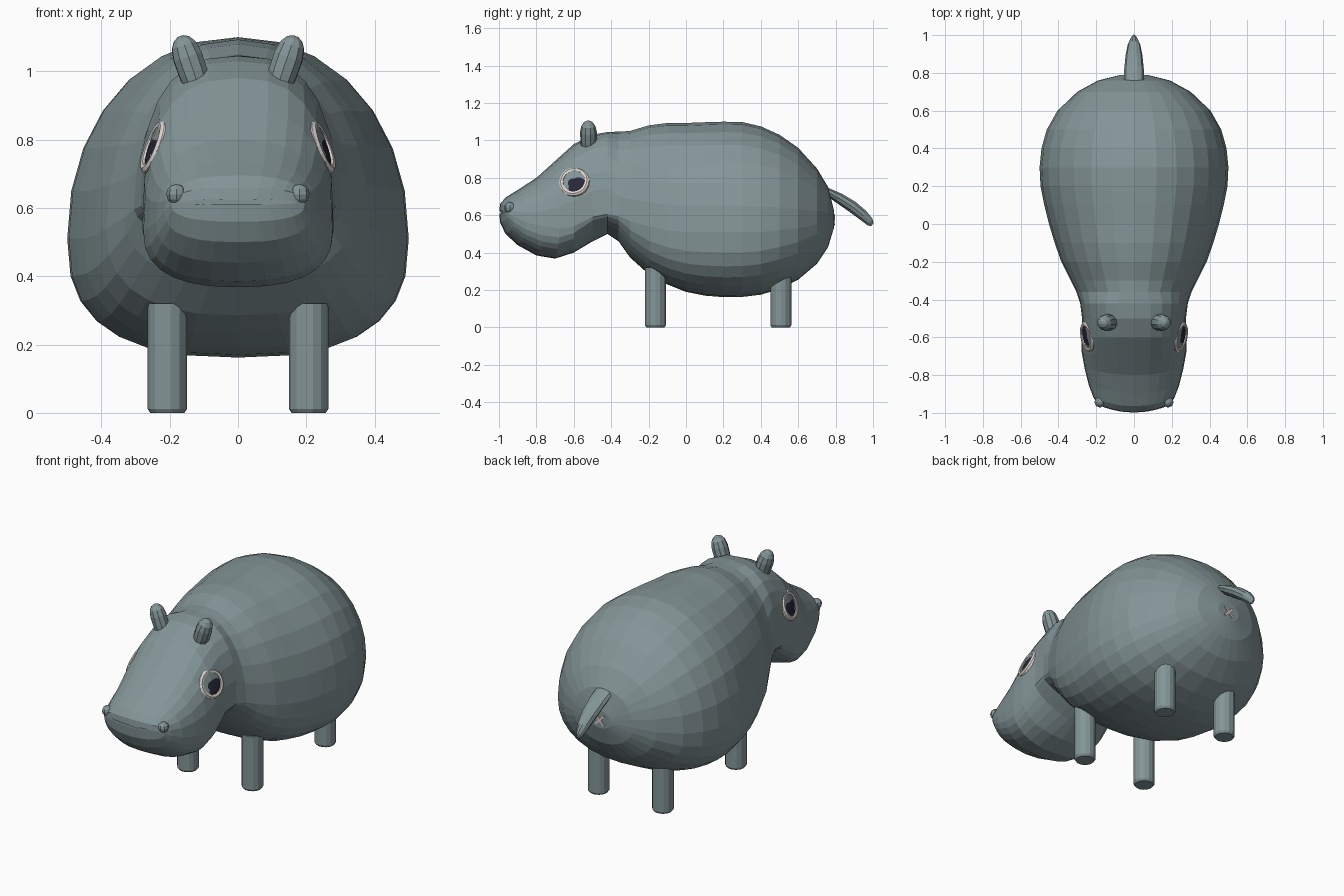
import bpy
import bmesh
from math import sin, cos, pi, copysign
from mathutils import Vector, Matrix

cube = bpy.data.objects.get("Cube")
if cube:
    bpy.data.objects.remove(cube, do_unlink=True)


def make_material(name, rgb):
    mat = bpy.data.materials.new(name)
    mat.use_nodes = True
    mat.diffuse_color = (*rgb, 1)
    mat.node_tree.nodes["Principled BSDF"].inputs["Base Color"].default_value = (*rgb, 1)
    return mat


skin = make_material("grey_green_skin", (0.23, 0.3, 0.31))
eye_white = make_material("warm_white", (0.75, 0.69, 0.65))
eye_dark = make_material("dark_navy", (0.02, 0.02, 0.04))
pale_pink = make_material("pale_pink", (0.75, 0.62, 0.58))


def finish(name, bm, mat):
    bmesh.ops.recalc_face_normals(bm, faces=bm.faces[:])
    mesh = bpy.data.meshes.new(name)
    bm.to_mesh(mesh)
    bm.free()
    mesh.materials.append(mat)
    obj = bpy.data.objects.new(name, mesh)
    bpy.context.collection.objects.link(obj)


def loft(name, rings, mat, closed=False):
    """Skin a list of equal-length point rings; cap the ends unless closed."""
    bm = bmesh.new()
    loops = [[bm.verts.new(p) for p in ring] for ring in rings]
    pairs = list(zip(loops, loops[1:]))
    if closed:
        pairs.append((loops[-1], loops[0]))
    else:
        bm.faces.new(loops[0])
        bm.faces.new(loops[-1])
    count = len(loops[0])
    for a, b in pairs:
        for i in range(count):
            j = (i + 1) % count
            bm.faces.new((a[i], a[j], b[j], b[i]))
    finish(name, bm, mat)


def lathe(name, profile, base, axis, mat, sides, closed=False):
    """Revolve (radius, height) points about an axis starting at base."""
    turn = Vector(axis).to_track_quat('Z', 'Y')
    rings = [[Vector(base) + turn @ Vector((r * cos(2 * pi * i / sides),
                                            r * sin(2 * pi * i / sides), h))
              for i in range(sides)] for r, h in profile]
    loft(name, rings, mat, closed)


def body_ring(y, bottom, top, width, middle, lower, sides=28):
    """Egg-like section, widest at middle; lower sets how full the underside is."""
    upper = 2.6 if y < -.4 else 2.1
    bow = max(0, -.6 - y) * 2.8     # rounds the muzzle in plan
    ring = []
    for i in range(sides):
        t = 2 * pi * i / sides
        power, reach = (upper, top - middle) if sin(t) > 0 else (lower, bottom - middle)
        x = width * copysign(abs(cos(t)) ** (2 / power), cos(t))
        ring.append((x, y + bow * x * x, middle + reach * abs(sin(t)) ** (2 / power)))
    return ring


# Head and body as one skin: y, bottom, top, half width, widest level, underside fullness
sections = [
    (-.998, .61, .625, .17, .615, 2.5),
    (-.994, .56, .66, .195, .61, 2.6),
    (-.965, .5, .695, .215, .59, 2.6),
    (-.9, .44, .735, .24, .56, 2.6),
    (-.8, .385, .8, .262, .54, 2.6),
    (-.7, .368, .89, .277, .53, 2.5),
    (-.6, .4, .98, .28, .54, 2.2),
    (-.5, .46, 1.03, .275, .59, 1.5),
    (-.42, .5, 1.045, .285, .605, 1.4),
    (-.36, .46, 1.047, .305, .595, 1.6),
    (-.3, .375, 1.05, .335, .57, 2.1),
    (-.2, .285, 1.08, .385, .54, 2.5),
    (-.1, .23, 1.093, .42, .52, 2.6),
    (0, .19, 1.093, .45, .51, 2.6),
    (.1, .17, 1.097, .475, .51, 2.6),
    (.2, .162, 1.1, .495, .51, 2.6),
    (.3, .163, 1.098, .5, .51, 2.6),
    (.4, .175, 1.075, .49, .51, 2.5),
    (.5, .205, 1.03, .462, .52, 2.4),
    (.6, .255, .96, .405, .53, 2.3),
    (.7, .34, .85, .3, .55, 2.1),
    (.76, .43, .75, .19, .57, 2),
    (.79, .53, .63, .07, .575, 2),
]
loft("head_and_body", [body_ring(*s) for s in sections], skin)

# Flattened tail tapering along a drooping path: y, z, half width, half thickness
tail_path = [(.74, .735, .054, .02), (.82, .69, .052, .03), (.89, .645, .045, .033),
             (.95, .597, .033, .03), (.985, .563, .017, .023), (.997, .55, .004, .01)]
slope = Vector((0, .55, .83))
loft("tail", [[Vector((w * cos(a), y, z)) + slope * d * sin(a)
               for a in (2 * pi * i / 10 for i in range(10))]
              for y, z, w, d in tail_path], skin)

# Small crossed mark under the tail
for tilt in (pi / 4, -pi / 4):
    bm = bmesh.new()
    bmesh.ops.create_cube(bm, size=1, matrix=Matrix.Translation((0, .791, .575))
                          @ Matrix.Rotation(tilt, 4, 'Y') @ Matrix.Diagonal((.075, .009, .012, 1)))
    finish("rump_mark", bm, pale_pink)

leg_profile = [(.05, 0), (.058, .012), (.058, .32)]
ear_profile = [(.038, -.04), (.044, .03), (.045, .08), (.038, .115), (.024, .135), (.008, .143)]
ring_profile = [(.058, 0), (.06, .013), (.072, .015), (.082, .007), (.084, -.012), (.06, -.02)]
pupil_profile = [(.061, -.02), (.061, .006), (.045, .01), (.015, .013)]

# Paired parts
for side, label in ((1, "left"), (-1, "right")):
    for place, y in (("front", -.163), ("rear", .507)):
        lathe(f"{label}_{place}_leg", leg_profile, (side * .207, y, 0), (0, 0, 1), skin, 14)

    lathe(label + "_ear", ear_profile, (side * .122, -.52, .968),
          (side * .34, -.02, 1), skin, 10)

    eye_at = (side * .243, -.597, .778)
    eye_axis = (side * .92, -.2, .36)
    lathe(label + "_eye_rim", ring_profile, eye_at, eye_axis, eye_white, 20, closed=True)
    lathe(label + "_pupil", pupil_profile, eye_at, eye_axis, eye_dark, 20)

    bm = bmesh.new()
    bmesh.ops.create_uvsphere(bm, u_segments=8, v_segments=6, radius=.03,
                              matrix=Matrix.Translation((side * .18, -.942, .64)))
    finish(label + "_nostril", bm, skin)
